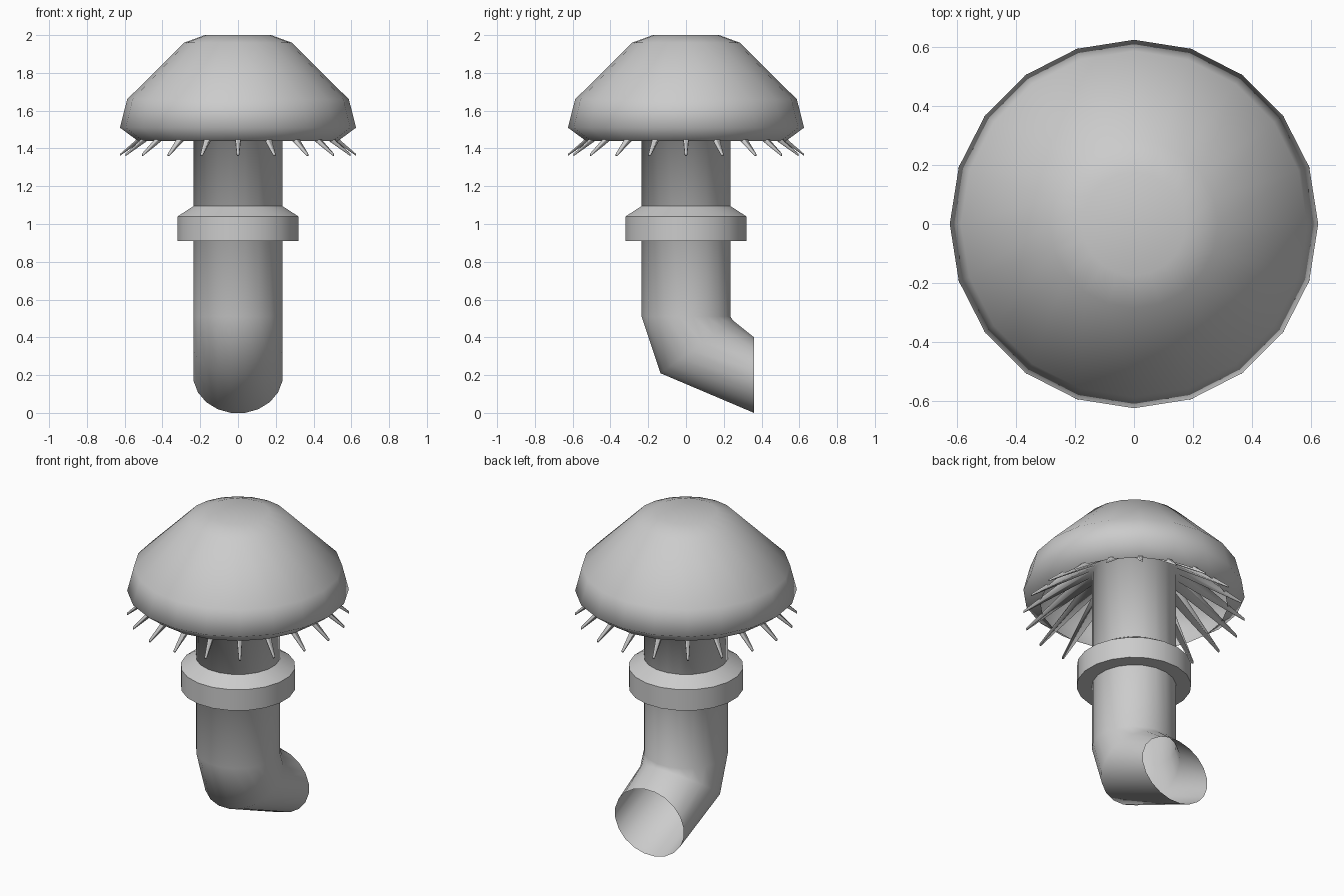
import bpy, bmesh, math
from mathutils import Vector

if "Cube" in bpy.data.objects:
    bpy.data.objects.remove(bpy.data.objects["Cube"])

N = 20                       # sides of every round part
HALF = math.pi / N


def round_ring(r, z, offset=0.0):
    return [Vector((r * math.cos(2 * math.pi * i / N + offset),
                    r * math.sin(2 * math.pi * i / N + offset), z)) for i in range(N)]


def tilted_ring(front, back, rx=0.235):
    # ellipse spanning two (y, z) points, half width rx in x
    a, b = Vector((0, *front)), Vector((0, *back))
    mid, half, k = (a + b) / 2, (b - a) / 2, 1 / math.cos(HALF)
    return [mid + Vector((rx * k * math.cos(t), 0, 0)) + half * k * math.sin(t)
            for t in (2 * math.pi * i / N + HALF for i in range(N))]


def loft(rings):
    # rings run from top to bottom
    bm = bmesh.new()
    vs = [[bm.verts.new(p) for p in ring] for ring in rings]
    bands = [[bm.faces.new((a[i], b[i], b[(i + 1) % N], a[(i + 1) % N])) for i in range(N)]
             for a, b in zip(vs, vs[1:])]
    return bm, vs, bands


def finish(bm, name, angle=None):
    me = bpy.data.meshes.new(name)
    bm.to_mesh(me)
    bm.free()
    ob = bpy.data.objects.new(name, me)
    bpy.context.collection.objects.link(ob)
    for p in me.polygons:
        p.use_smooth = True
    if angle:
        bpy.ops.object.select_all(action='DESELECT')
        ob.select_set(True)
        bpy.context.view_layer.objects.active = ob
        bpy.ops.object.shade_smooth_by_angle(angle=math.radians(angle))
    return ob


# Domed cap, open underneath
bm, vs, _ = loft([round_ring(r, z) for r, z in
                  ((0.175, 2.0), (0.285, 1.96), (0.587, 1.66), (0.625, 1.51), (0.53, 1.44))])
bm.faces.new(vs[0])
finish(bm, "cap")

# Bent stem pipe, open at the lower end
R = 0.235
bm, vs, bands = loft([tilted_ring((-R, z), (R, z)) for z in (1.71, 1.63, 0.51)]
                     + [tilted_ring((-0.135, 0.21), (0.25, 0.488)),
                        tilted_ring((0.36, 0.0), (0.36, 0.40))])

# Spikes drawn out of the top band of the pipe
for f in bmesh.ops.extrude_discrete_faces(bm, faces=bands[0])['faces']:
    c = f.calc_center_median()
    out = Vector((c.x, c.y, 0)).normalized()
    side = Vector((-out.y, out.x, 0))
    for v in f.verts:
        d = v.co - c
        v.co = (out * 0.625 + side * math.copysign(0.006, d.dot(side))
                + Vector((0, 0, 1.366 + math.copysign(0.005, d.z))))
finish(bm, "stem_pipe_with_spikes")

# Collar with sloped top
k = 1 / math.cos(HALF)
bm, _, _ = loft([round_ring(r * k, z, HALF) for r, z in
                 ((0.235, 1.095), (0.32, 1.04), (0.32, 0.91), (0.235, 0.91))])
finish(bm, "collar", 30)
